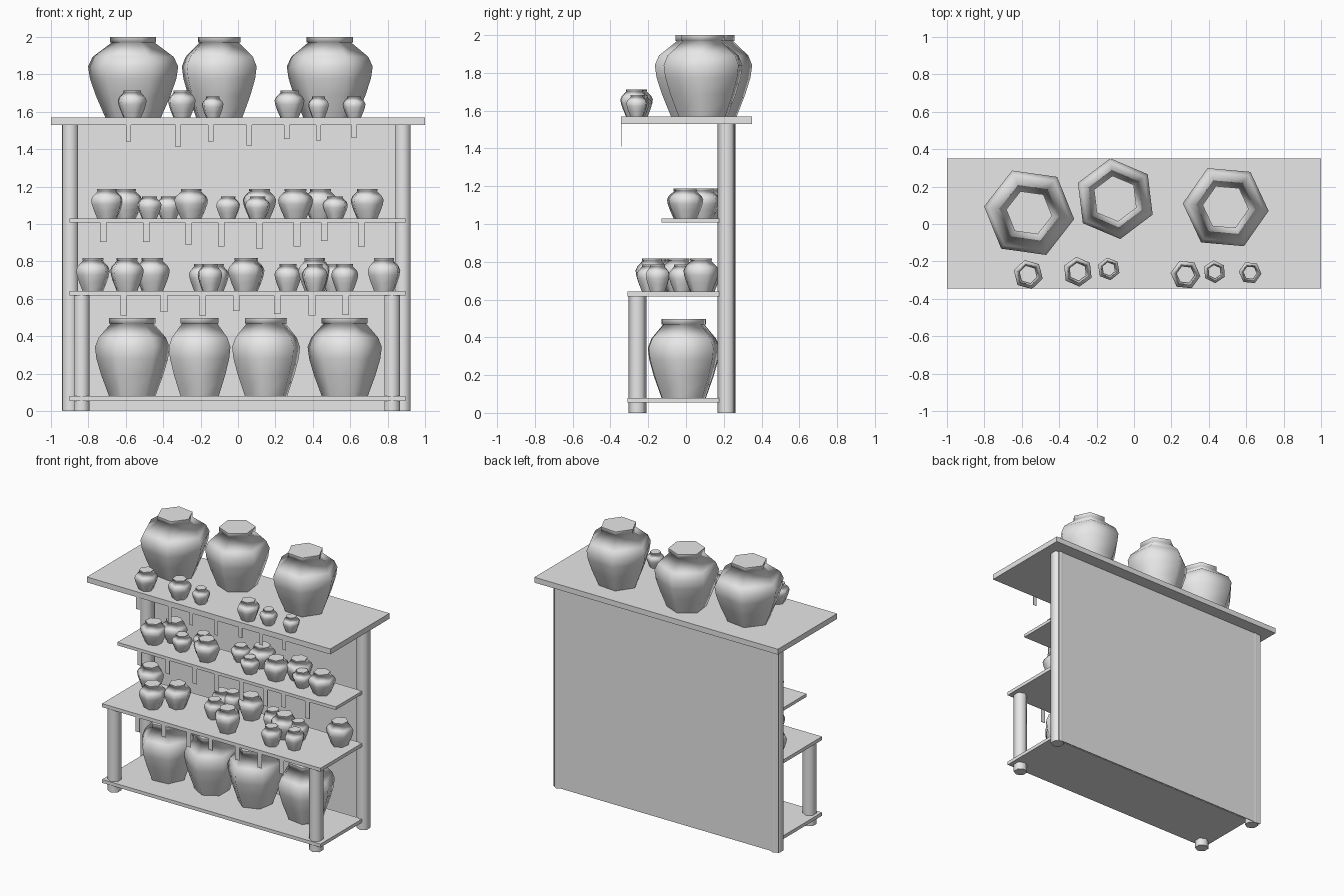
import bpy, math, random

random.seed(4)
cube = bpy.data.objects.get("Cube")
if cube:
    bpy.data.objects.remove(cube, do_unlink=True)

grey = bpy.data.materials.new("plain_grey")
grey.use_nodes = True
grey.diffuse_color = (0.8, 0.8, 0.8, 1)
grey.node_tree.nodes["Principled BSDF"].inputs["Base Color"].default_value = grey.diffuse_color


def add_mesh(name, verts, faces):
    mesh = bpy.data.meshes.new(name)
    mesh.from_pydata(verts, [], faces)
    mesh.materials.append(grey)
    obj = bpy.data.objects.new(name, mesh)
    bpy.context.collection.objects.link(obj)
    return obj


def box(name, x, y, z):
    """Box from (low, high) ranges on each axis."""
    verts = [(a, b, c) for a in x for b in y for c in z]
    faces = [(0, 1, 3, 2), (4, 6, 7, 5), (0, 4, 5, 1),
             (2, 3, 7, 6), (0, 2, 6, 4), (1, 5, 7, 3)]
    return add_mesh(name, verts, faces)


def lathe(name, profile, centre, turn=0.0, sides=6):
    """Closed six-sided turned solid from (radius, height) pairs."""
    verts, faces = [], []
    for radius, height in profile:
        for i in range(sides):
            a = turn + math.tau * i / sides
            verts.append((centre[0] + radius * math.cos(a),
                          centre[1] + radius * math.sin(a), centre[2] + height))
    for ring in range(len(profile) - 1):
        for i in range(sides):
            j = (i + 1) % sides
            low, high = ring * sides, (ring + 1) * sides
            faces.append((low + i, low + j, high + j, high + i))
    faces.append(tuple(reversed(range(sides))))
    faces.append(tuple(range(len(verts) - sides, len(verts))))
    obj = add_mesh(name, verts, faces)
    # Smooth sides, flat end caps
    for poly in obj.data.polygons:
        poly.use_smooth = len(poly.vertices) == 4
    for edge in obj.data.edges:
        a, b = edge.vertices
        if max(a, b) < sides or min(a, b) >= len(verts) - sides:
            edge.use_edge_sharp = True
    return obj


def pot(name, x, y, z, radius, height, turn=None, mouth=0.62):
    shape = [(0.62, 0), (0.83, 0.27), (0.96, 0.48), (1, 0.63), (0.9, 0.75),
             (mouth * 0.92, 0.93), (mouth, 0.93), (mouth, 1)]
    if turn is None:
        turn = random.uniform(-30, 30)
    lathe(name, [(r * radius, h * height) for r, h in shape],
          (x, y, z), math.radians(turn))


# Shelf boards
TOP, UPPER, MIDDLE, BASE = 1.57, 1.03, 0.643, 0.08
box("top_board", (-1, 1), (-0.345, 0.35), (1.53, TOP))
box("upper_shelf", (-0.9, 0.895), (-0.13, 0.18), (1.007, UPPER))
box("middle_shelf", (-0.9, 0.895), (-0.31, 0.18), (0.617, MIDDLE))
box("base_shelf", (-0.9, 0.895), (-0.31, 0.18), (0.055, BASE))

# Back panel and posts
box("back_panel", (-0.94, 0.9), (0.252, 0.257), (0.005, 1.53))
for side, back_x, front_x in (("right", -0.895, -0.835), ("left", 0.88, 0.823)):
    for place, x, y, top in (("back", back_x, 0.215, 1.53), ("front", front_x, -0.257, 0.617)):
        lathe(f"{place}_post_{side}", [(0.048, 0), (0.048, top)], (x, y, 0), math.pi / 2)

# Hanging strips along the front edge of each board: (x, lower end)
strips = {
    "top": (-0.343, 1.53, 0.028, [(-0.585, 1.44), (-0.32, 1.41), (-0.145, 1.44), (0.06, 1.42),
                                  (0.26, 1.455), (0.43, 1.445), (0.62, 1.46)]),
    "upper": (-0.128, 1.007, 0.036, [(-0.72, 0.905), (-0.49, 0.905), (-0.265, 0.89), (-0.09, 0.88),
                                     (0.115, 0.87), (0.315, 0.88), (0.46, 0.91), (0.66, 0.88)]),
    "middle": (-0.308, 0.617, 0.036, [(-0.61, 0.51), (-0.395, 0.53), (-0.19, 0.51), (-0.01, 0.535),
                                      (0.21, 0.52), (0.395, 0.51), (0.575, 0.515)]),
}
for level, (y, top, width, items) in strips.items():
    for x, low in items:
        box(f"{level}_hanging_strip", (x - width / 2, x + width / 2),
            (y, y + 0.002), (low, top))

# Large pots on top: x, y, radius, turn, mouth ratio
for x, y, r, turn, mouth in ((-0.56, 0.06, 0.243, -8, 0.51), (-0.1, 0.135, 0.217, -23, 0.57),
                             (0.49, 0.09, 0.23, -5, 0.54)):
    pot("top_large_pot", x, y, TOP, r, 0.43, turn, mouth)

# Large pots on the base: x, radius, turn
for x, r, turn in ((-0.565, 0.2, 5), (-0.205, 0.19, 30), (0.15, 0.193, 20), (0.57, 0.2, -8)):
    pot("base_large_pot", x, -0.012, BASE, r, 0.418, turn)

# Small pots: shelf height, then radius, height and positions for each size
small_pots = [
    ("top", TOP, 0.08, 0.143, [(-0.565, -0.27), (-0.3, -0.255), (0.275, -0.27)]),
    ("top", TOP, 0.061, 0.112, [(-0.135, -0.24), (0.43, -0.255), (0.62, -0.26)]),
    ("upper", UPPER, 0.093, 0.157, [(-0.7, 0.01), (-0.6, 0.11), (-0.25, -0.01), (0.115, 0.12),
                                    (0.307, 0.01), (0.44, 0.09), (0.69, 0)]),
    ("upper", UPPER, 0.07, 0.118, [(-0.473, 0.02), (-0.37, 0.12), (-0.053, 0.11),
                                   (0.105, -0.01), (0.52, 0.01)]),
    ("middle", MIDDLE, 0.094, 0.175, [(-0.775, 0.08), (-0.593, -0.155), (-0.457, -0.055),
                                      (0.04, -0.18), (0.05, 0.08), (0.41, -0.04), (0.78, 0.08)]),
    ("middle", MIDDLE, 0.072, 0.143, [(-0.15, -0.06), (-0.19, 0.08), (-0.12, 0.11), (0.267, 0.03),
                                      (0.41, -0.19), (0.57, -0.15), (0.51, -0.02)]),
]
for level, z, radius, height, places in small_pots:
    for x, y in places:
        pot(f"{level}_small_pot", x, y, z, radius, height)
